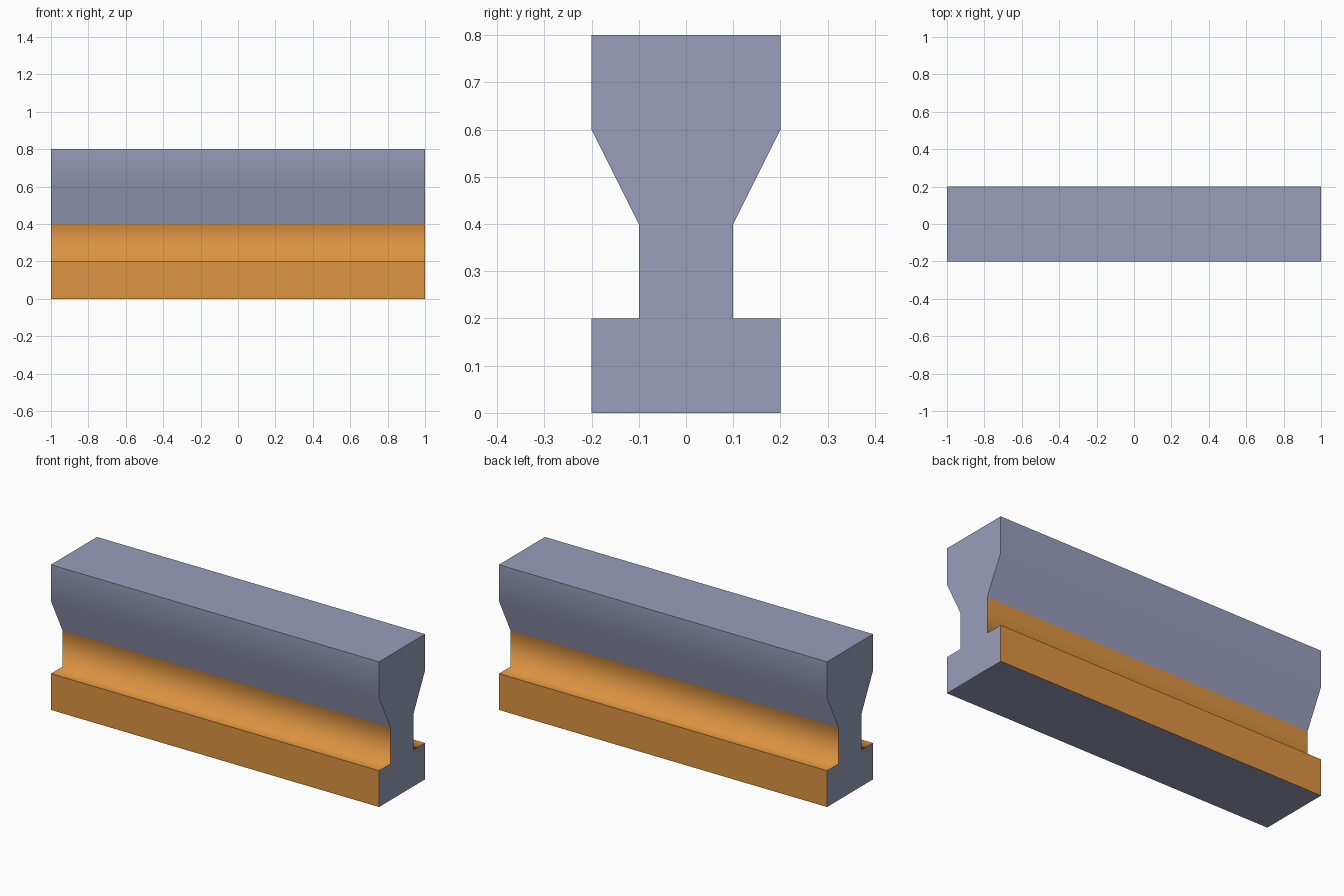
import bpy, bmesh

if "Cube" in bpy.data.objects:
    bpy.data.objects.remove(bpy.data.objects["Cube"])

def material(name, rgb):
    m = bpy.data.materials.new(name)
    m.diffuse_color = (*rgb, 1.0)
    m.use_nodes = True
    m.node_tree.nodes["Principled BSDF"].inputs["Base Color"].default_value = m.diffuse_color
    return m

# Half of the cross-section (y, z), mirrored to the other side
half = [(0.2, 0.0), (0.2, 0.2), (0.1, 0.2), (0.1, 0.4), (0.2, 0.6), (0.2, 0.8)]
profile = half + [(-y, z) for y, z in reversed(half)]

# Extrude the profile along x
bm = bmesh.new()
end = bm.faces.new([bm.verts.new((-1, y, z)) for y, z in profile])
out = bmesh.ops.extrude_face_region(bm, geom=[end], use_keep_orig=True)
bmesh.ops.translate(bm, vec=(2, 0, 0),
                    verts=[g for g in out["geom"] if isinstance(g, bmesh.types.BMVert)])
bmesh.ops.recalc_face_normals(bm, faces=bm.faces)

# Orange on the lower side faces, smooth except on the end caps
for f in bm.faces:
    n, c = f.normal, f.calc_center_median()
    is_cap = abs(n.x) > 0.5
    f.smooth = not is_cap
    f.material_index = int(not is_cap and n.z > -0.4 and c.z < 0.45)

# Only the waist is blended; the outer corners and end outlines stay sharp
for e in bm.edges:
    a, b = (v.co for v in e.verts)
    lengthwise = abs(a.x - b.x) > 1
    inner = abs(a.y) < 0.15 or abs(a.z - 0.6) < 0.01
    e.smooth = lengthwise and inner

mesh = bpy.data.meshes.new("rail_beam")
bm.to_mesh(mesh)
bm.free()
mesh.materials.append(material("blue_grey", (0.32, 0.345, 0.50)))
mesh.materials.append(material("orange", (0.72, 0.295, 0.053)))
bpy.context.collection.objects.link(bpy.data.objects.new("rail_beam", mesh))
